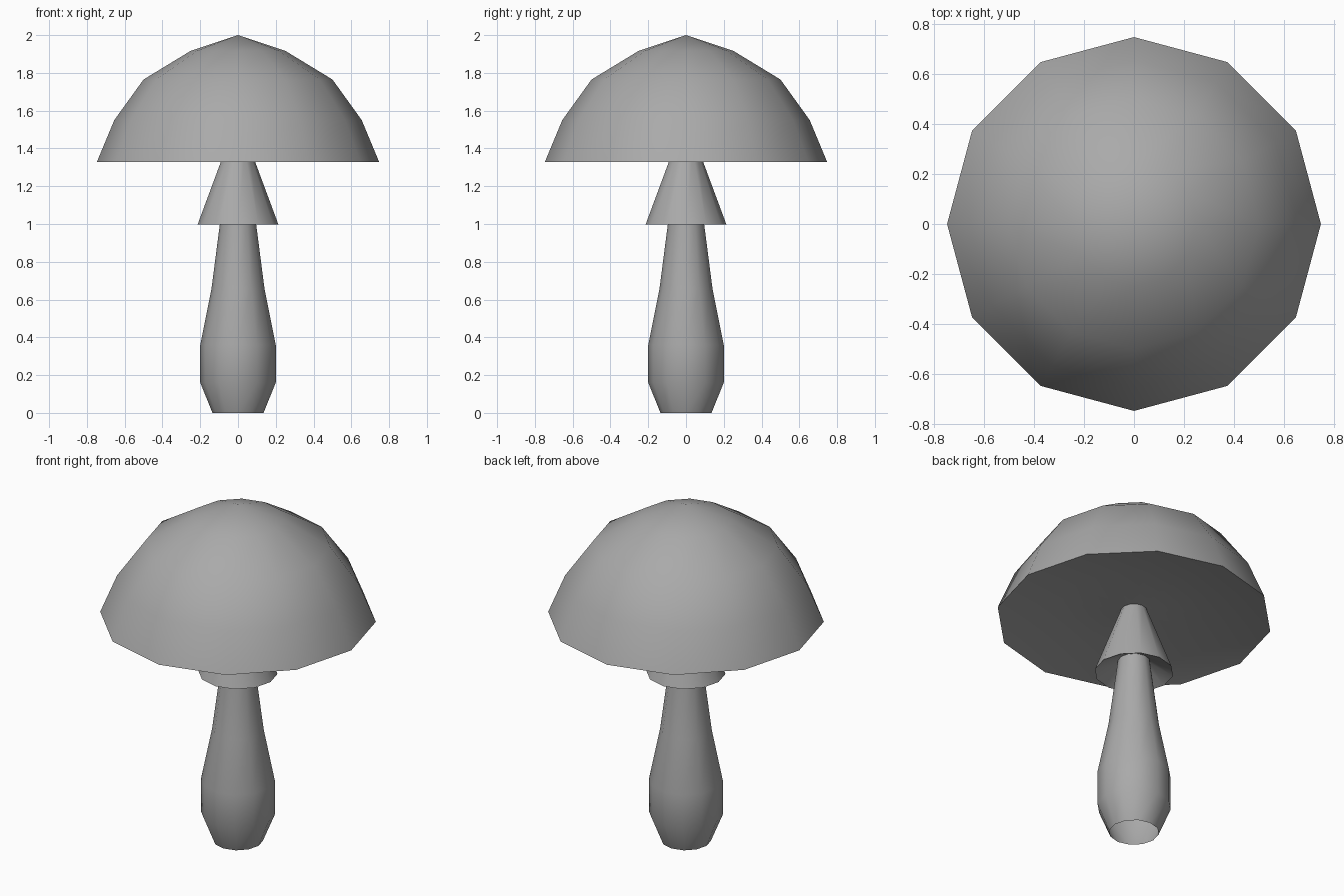
import bpy, bmesh, math

cube = bpy.data.objects.get("Cube")
if cube:
    bpy.data.objects.remove(cube, do_unlink=True)

SIDES = 12

# Single matte grey
grey = bpy.data.materials.new("plain_grey")
grey.use_nodes = True
colour = (0.40, 0.40, 0.40, 1.0)
grey.diffuse_color = colour
grey.node_tree.nodes["Principled BSDF"].inputs["Base Color"].default_value = colour


def lathe(name, profile):
    """Turn a (radius, height) profile around z; radius 0 makes a pole."""
    bm = bmesh.new()
    rings = []
    for r, z in profile:
        if r == 0:
            rings.append([bm.verts.new((0, 0, z))] * SIDES)
        else:
            rings.append([bm.verts.new((r * math.cos(2 * math.pi * i / SIDES),
                                        r * math.sin(2 * math.pi * i / SIDES), z))
                          for i in range(SIDES)])
    for a, b in zip(rings, rings[1:]):
        for i in range(SIDES):
            j = (i + 1) % SIDES
            corners = list(dict.fromkeys((a[i], a[j], b[j], b[i])))
            bm.faces.new(corners)
    mesh = bpy.data.meshes.new(name)
    bm.to_mesh(mesh)
    bm.free()
    mesh.shade_smooth()
    mesh.set_sharp_from_angle(angle=math.radians(50))
    mesh.materials.append(grey)
    obj = bpy.data.objects.new(name, mesh)
    bpy.context.collection.objects.link(obj)
    return obj


# Bulbous stalk, open at the base
lathe("stalk", [(0.135, 0), (0.2, 0.16), (0.2, 0.36), (0.14, 0.66),
                (0.096, 1.0), (0.088, 1.065)])

# Flared skirt whose underside rises to meet the stalk
lathe("skirt", [(0.088, 1.065), (0.214, 0.997), (0.07, 1.385)])

# Domed cap with a gently vaulted underside
lathe("cap", [(0.07, 1.385), (0.4, 1.4), (0.747, 1.329), (0.655, 1.55),
              (0.5, 1.765), (0.25, 1.917), (0, 2.0)])
